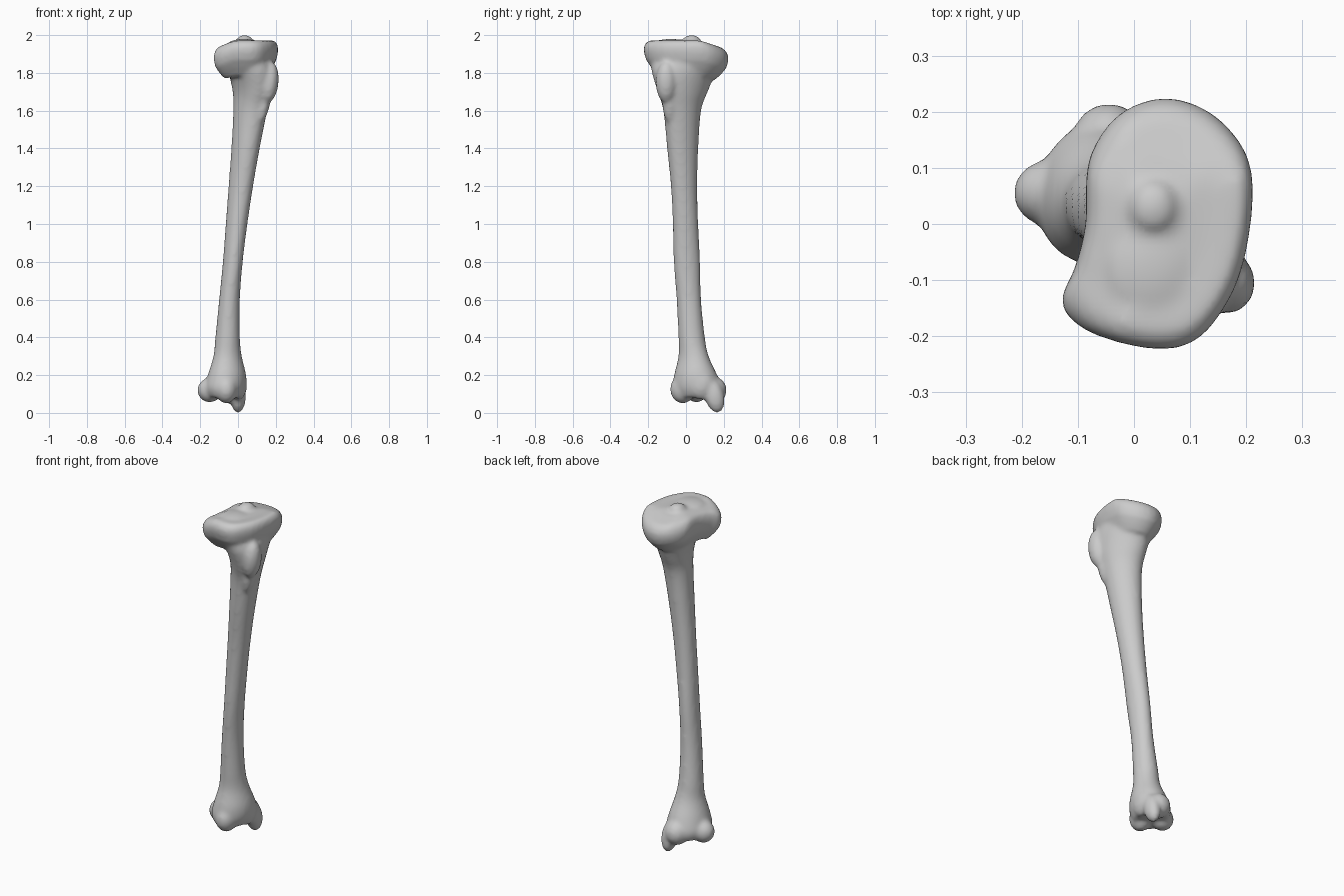
import bpy, bmesh
from math import cos, sin, pi, sqrt
from mathutils import Matrix, Vector

cube = bpy.data.objects.get("Cube")
if cube:
    bpy.data.objects.remove(cube)

bm = bmesh.new()
SIDES = 40


def loft(rings):
    """Skin a closed tube through equal-sized rings of points."""
    rows = [[bm.verts.new(p) for p in ring] for ring in rings]
    for low, high in zip(rows, rows[1:]):
        for i in range(len(low)):
            j = (i + 1) % len(low)
            bm.faces.new((low[i], low[j], high[j], high[i]))
    bm.faces.new(rows[0][::-1])
    bm.faces.new(rows[-1])


def spline(points, steps, closed=False):
    """Smooth curve through points of any dimension."""
    pts = [Vector(p) for p in points]
    n, out = len(pts), []
    for i in range(n if closed else n - 1):
        pick = (lambda k: pts[k % n]) if closed else (lambda k: pts[max(0, min(n - 1, k))])
        a, b, c, d = (pick(i + k) for k in (-1, 0, 1, 2))
        for s in range(steps):
            t = s / steps
            out.append(b + (c - a) * (t / 2) + (a * 2 - b * 5 + c * 4 - d) * (t * t / 2)
                       + (b * 3 - a - c * 3 + d) * (t ** 3 / 2))
    return out if closed else out + [pts[-1]]


def section(s):
    """Slanted oval from its height, x range, y range and slant."""
    z, x0, x1, y0, y1, k = s
    ring = []
    for i in range(SIDES):
        a = 2 * pi * i / SIDES
        x = (x0 + x1) / 2 + (x1 - x0) / 2 * cos(a)
        y = (y0 + y1) / 2 + (y1 - y0) / 2 * (k * cos(a) + sqrt(1 - k * k) * sin(a))
        ring.append((x, y, z))
    return ring


def lobe(center, size, tilt=(0, 0)):
    """Rounded knob, optionally leaning about x and y."""
    m = (Matrix.Translation(center) @ Matrix.Rotation(tilt[0], 4, 'X')
         @ Matrix.Rotation(tilt[1], 4, 'Y') @ Matrix.Diagonal((*size, 1)))
    bmesh.ops.create_uvsphere(bm, u_segments=32, v_segments=20, radius=1, matrix=m)


# Shaft, flaring at both ends
shaft = [
    (.08, -.155, .015, -.05, .17, .1),
    (.13, -.175, .04, -.07, .185, .1),
    (.2, -.16, .043, -.063, .165, .1),
    (.3, -.13, .02, -.04, .12, .1),
    (.4, -.12, .01, -.04, .1, 0),
    (.6, -.1, .01, -.05, .08, 0),
    (.8, -.08, .025, -.065, .075, -.1),
    (1, -.065, .05, -.07, .065, -.1),
    (1.2, -.05, .08, -.08, .06, -.15),
    (1.4, -.035, .115, -.1, .065, -.2),
    (1.6, -.025, .155, -.12, .08, -.25),
    (1.7, -.028, .18, -.15, .115, -.3),
    (1.8, -.05, .195, -.18, .155, -.2),
    (1.87, -.07, .19, -.19, .18, 0),
]
loft([section(s) for s in spline(shaft, 5)])

# Kidney-shaped joint plate at the top, sloping down to its rim
outline = spline([(.21, .07), (.19, .14), (.13, .2), (.05, .222), (-.03, .19),
                  (-.08, .11), (-.085, 0), (-.105, -.08), (-.128, -.14),
                  (-.08, -.19), (.03, -.22), (.11, -.205), (.17, -.13),
                  (.2, -.04)], 4, True)
levels = [(1.79, .7), (1.83, .84), (1.87, .96), (1.91, 1.01), (1.94, 1.01), (1.963, .95),
          (1.972, .85), (1.968, .5), (1.97, .15)]
plate = []
for z, f in levels:
    ring = []
    for p in outline:
        x, y = .05 + (p.x - .05) * f, p.y * f
        drop = .35 * max(0, y - .08) + .4 * max(0, -x - .02)
        ring.append((x, y, z - drop))
    plate.append(ring)
loft(plate)

# Ridge between the two joint dishes
lobe((.035, .03, 1.965), (.045, .05, .036))
lobe((.03, -.08, 1.955), (.08, .09, .025))

# Bump on the front edge below the joint plate
lobe((.165, -.105, 1.75), (.05, .055, .11), (0, .1))
lobe((.135, -.085, 1.64), (.035, .04, .11), (0, .2))

# Lower joint knobs: outer, front, rear and the long inner tip
lobe((-.15, .055, .12), (.065, .06, .065))
lobe((-.062, -.018, .125), (.058, .066, .075))
lobe((-.045, .15, .12), (.065, .065, .07))
lobe((0, .15, .09), (.042, .052, .092), (.25, 0))
lobe((.005, .08, .15), (.043, .07, .08))

bmesh.ops.recalc_face_normals(bm, faces=bm.faces)
mesh = bpy.data.meshes.new("shin_bone")
bm.to_mesh(mesh)
bm.free()
bone = bpy.data.objects.new("shin_bone", mesh)
bpy.context.collection.objects.link(bone)

# Fuse the parts into one smooth surface
fuse = bone.modifiers.new("fuse", 'REMESH')
fuse.mode = 'VOXEL'
fuse.voxel_size = .011
fuse.use_smooth_shade = True
soften = bone.modifiers.new("soften", 'SMOOTH')
soften.factor = .5
soften.iterations = 8

grey = bpy.data.materials.new("bone_grey")
grey.use_nodes = True
grey.diffuse_color = (.6, .6, .6, 1)
grey.node_tree.nodes["Principled BSDF"].inputs["Base Color"].default_value = (.6, .6, .6, 1)
mesh.materials.append(grey)
for poly in mesh.polygons:
    poly.use_smooth = True
